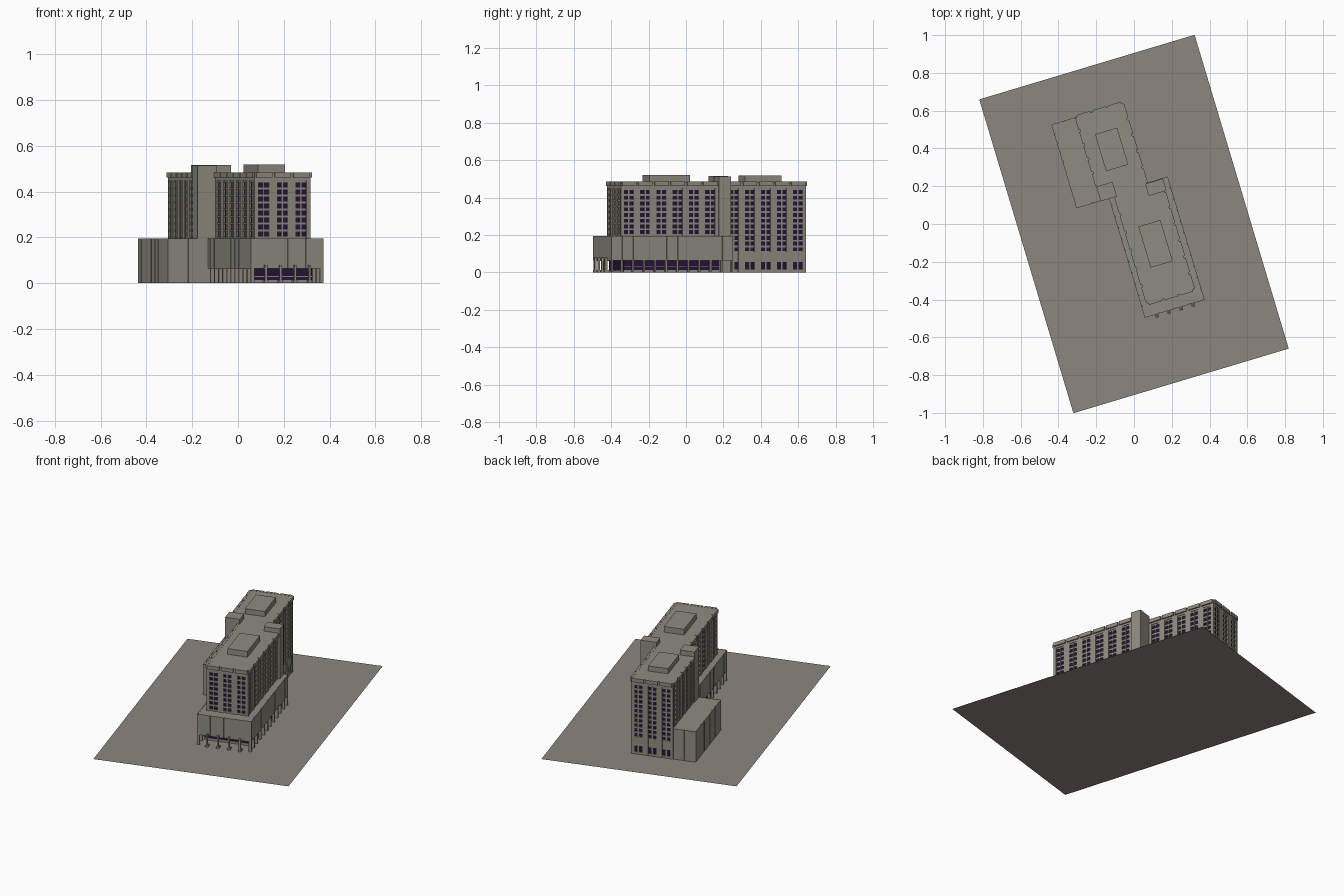
import bpy, bmesh, math
from mathutils import Matrix, Vector

cube = bpy.data.objects.get("Cube")
if cube:
    bpy.data.objects.remove(cube)

TURN = Matrix.Rotation(math.radians(16.7), 4, 'Z')   # whole site is turned on its plot


def material(name, color):
    m = bpy.data.materials.new(name)
    m.use_nodes = True
    m.diffuse_color = color
    m.node_tree.nodes["Principled BSDF"].inputs["Base Color"].default_value = color
    return m


WALL = material("warm grey concrete", (0.27, 0.26, 0.215, 1))
PAVING = material("paving grey", (0.27, 0.24, 0.21, 1))
GLASS = material("dark purple glass", (0.022, 0.006, 0.045, 1))


def build(name, mat, boxes):
    """One object from a list of (u0, u1, v0, v1, z0, z1) boxes."""
    bm = bmesh.new()
    for u0, u1, v0, v1, z0, z1 in boxes:
        size = Matrix.Diagonal((abs(u1 - u0), abs(v1 - v0), z1 - z0, 1))
        mid = Matrix.Translation(((u0 + u1) / 2, (v0 + v1) / 2, (z0 + z1) / 2))
        bmesh.ops.create_cube(bm, size=1, matrix=TURN @ mid @ size)
    mesh = bpy.data.meshes.new(name)
    bm.to_mesh(mesh)
    bm.free()
    mesh.materials.append(mat)
    ob = bpy.data.objects.new(name, mesh)
    bpy.context.collection.objects.link(ob)


class Face:
    """A wall line from a to b; boxes are placed by distance along it and depth outward."""

    def __init__(self, a, b):
        self.a, b = Vector(a), Vector(b)
        self.length = (b - self.a).length
        self.d = (b - self.a).normalized()
        self.n = Vector((self.d.y, -self.d.x))

    def box(self, s0, s1, d0, d1, z0, z1):
        p = self.a + self.d * s0 + self.n * d0
        q = self.a + self.d * s1 + self.n * d1
        return (p.x, q.x, p.y, q.y, z0, z1)


FLOOR, WIN_TOP, ROOF = 0.0306, 0.445, 0.485
POD = 0.195
IN = 0.008      # glass recess


def tower_face(name, a, b, bays, rows, to_ground=False):
    f = Face(a, b)
    bay = f.length / bays
    bottom = 0.001 if to_ground else POD - 0.01
    piers, spandrels, parapet = [], [], []
    half = bay * 0.22
    for i in range(bays + 1):
        c = i * bay
        piers.append(f.box(max(0, c - half), min(f.length, c + half), -IN, 0, bottom, WIN_TOP + 0.02))
    for i in range(bays):
        c = (i + 0.5) * bay
        piers.append(f.box(c - 0.004, c + 0.004, -IN, -0.001, bottom, WIN_TOP))
        parapet.append(f.box(c - bay / 2 + 0.006, c + bay / 2 - 0.006, -IN, 0.008, 0.462, ROOF))
    for r in range(rows + 1):
        z = WIN_TOP - r * FLOOR
        spandrels.append(f.box(0, f.length, -IN, -0.003, z - 0.005, z + 0.005))
    if to_ground:
        spandrels.append(f.box(0, f.length, -IN, -0.002, 0.055, WIN_TOP - rows * FLOOR))
        spandrels.append(f.box(0, f.length, -IN, -0.002, 0.001, 0.015))
    build(name + "_piers", WALL, piers)
    build(name + "_floor_bands", WALL, spandrels)
    build(name + "_parapet_blocks", WALL, parapet)


def panel_face(name, a, b, count, z0):
    """Precast panels with open joints."""
    f = Face(a, b)
    w = f.length / count
    build(name, WALL, [f.box(i * w + 0.002, (i + 1) * w - 0.002, -0.006, 0, z0, POD)
                       for i in range(count)])


# Ground plate, a single flat face
bm = bmesh.new()
bmesh.ops.create_grid(bm, x_segments=1, y_segments=1, size=1,
                      matrix=TURN @ Matrix.Diagonal((0.595, 0.867, 1, 1)))
mesh = bpy.data.meshes.new("ground_plate")
bm.to_mesh(mesh)
bm.free()
mesh.materials.append(PAVING)
bpy.context.collection.objects.link(bpy.data.objects.new("ground_plate", mesh))

# Two staggered tower slabs: glass body, roof cap
FL, FR, FF, FB = -0.052, 0.203, -0.425, 0.172     # front slab
BL, BR, BF, BB = -0.130, 0.125, 0.172, 0.632      # back slab
build("tower_glass", GLASS, [
    (FL + IN, FR - IN, FF + IN, FB, 0.15, 0.45),
    (BL + IN, BR - IN, BF, BB - IN, 0.002, 0.45)])
build("tower_roof", WALL, [
    (FL, FR, FF, FB, 0.45, ROOF - 0.001),
    (BL, BR, BF, BB, 0.45, ROOF - 0.001)])

# Tower facades
tower_face("front_slab_front", (FL, FF), (FR, FF), 3, 8)
tower_face("front_slab_left", (FR, FF), (FR, 0.12), 6, 8)
tower_face("front_slab_right", (FL, 0.168), (FL, FF), 6, 8)
tower_face("back_slab_left", (BR, 0.185), (BR, BB), 5, 11, True)
tower_face("back_slab_back", (BR, BB), (BL, BB), 3, 11, True)
tower_face("back_slab_right", (BL, BB), (BL, 0.245), 5, 11, True)

# Lift and stair cores
build("service_cores", WALL, [
    (-0.134, -0.045, 0.166, 0.247, 0.001, 0.515),
    (0.118, 0.216, 0.12, 0.186, 0.001, 0.513)])

# Rooftop plant rooms
build("plant_rooms", WALL, [
    (-0.061, 0.061, 0.31, 0.514, 0.48, 0.517),
    (0.018, 0.14, -0.247, -0.02, 0.48, 0.52)])

# Front podium: overhanging upper storey over a recessed glass ground floor
PL, PR, PF, PB = -0.088, 0.243, -0.492, 0.19
LOW = 0.065
build("podium_body", WALL, [(PL + 0.005, PR - 0.005, PF + 0.005, PB, LOW, POD - 0.001)])
build("podium_glass", GLASS, [(-0.065, 0.215, -0.41, PB - 0.003, 0.002, LOW)])
build("podium_plinth", WALL, [(-0.068, 0.218, -0.413, PB - 0.002, 0.001, 0.014),
                              (-0.068, 0.218, -0.413, PB - 0.002, 0.028, 0.032),
                              (-0.02, PR - 0.002, 0.184, PB, 0.001, POD - 0.002)])
panel_face("podium_front_panels", (PL, PF), (PR, PF), 4, LOW)
panel_face("podium_left_panels", (PR, PF), (PR, PB), 11, LOW)
panel_face("podium_right_panels", (PL, PB), (PL, PF), 11, LOW)

# Podium side columns and front posts with feet
step = (PB - PF) / 11
columns = []
for i in range(12):
    v = min(max(PF + i * step, PF + 0.007), PB - 0.005)
    for u in (PL + 0.008, PR - 0.008):
        columns.append((u - 0.008, u + 0.008, v - 0.005, v + 0.005, 0.001, LOW))
build("podium_side_columns", WALL, columns)
posts = []
for i in range(4):
    u = -0.023 + i * 0.0665
    posts.append((u - 0.005, u + 0.005, PF - 0.014, PF - 0.002, 0.001, 0.08))
    posts.append((u - 0.009, u + 0.009, PF - 0.018, PF + 0.012, 0.001, 0.012))
    posts.append((u - 0.005, u + 0.005, PF - 0.014, PF + 0.01, 0.06, 0.08))
build("podium_front_posts", WALL, posts)

# Windowless side wing
WL, WR, WF, WB = -0.268, -0.115, 0.167, 0.63
build("wing_body", WALL, [(WL + 0.005, WR, WF + 0.005, WB - 0.005, 0.001, POD - 0.001)])
panel_face("wing_front_panels", (WL, WF), (-0.088, WF), 2, 0.001)
panel_face("wing_right_panels", (WL, WB), (WL, WF), 9, 0.001)
panel_face("wing_back_panels", (BL, WB), (WL, WB), 2, 0.001)
